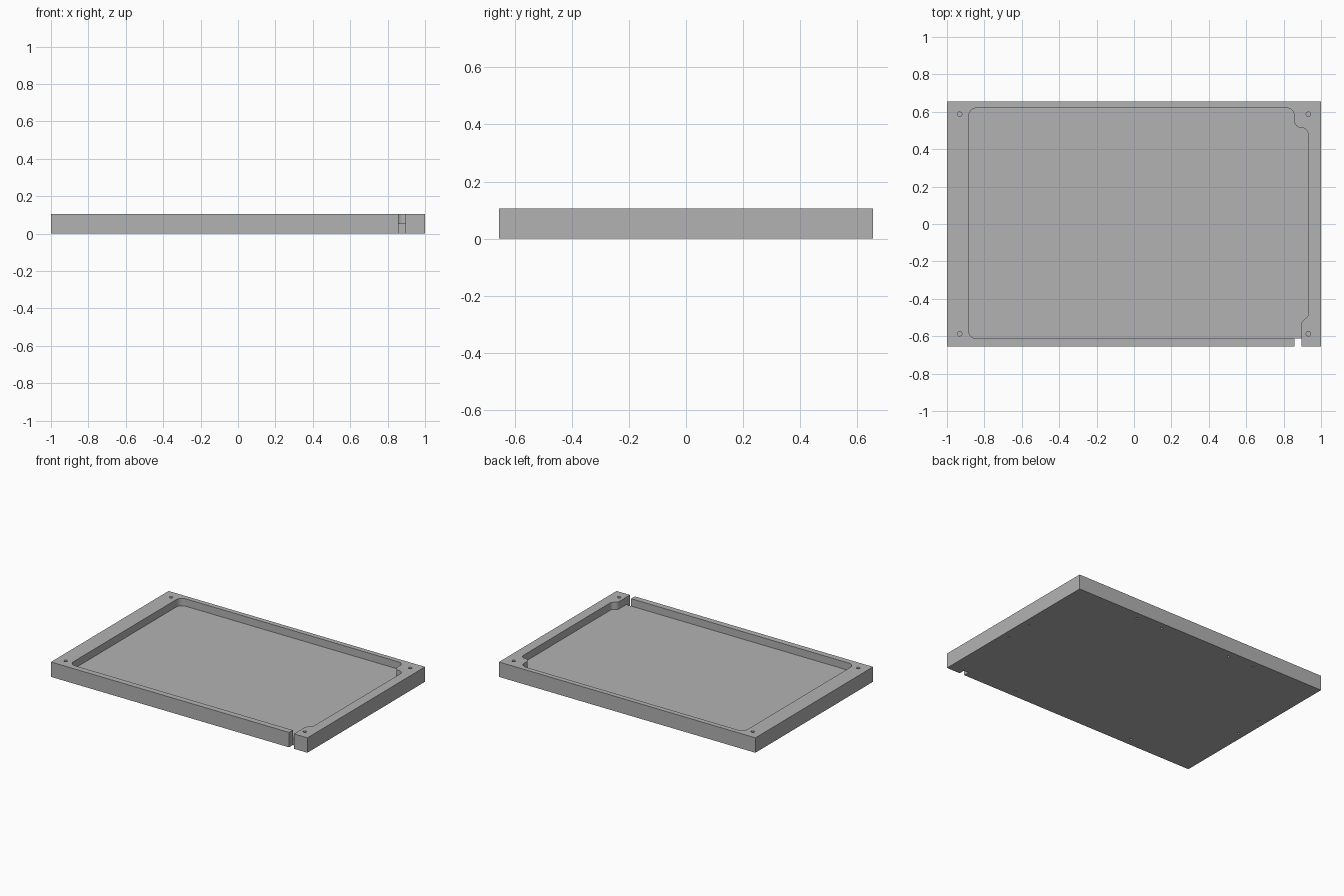
import bpy, bmesh, math
from mathutils import Vector

if "Cube" in bpy.data.objects:
    bpy.data.objects.remove(bpy.data.objects["Cube"], do_unlink=True)

W, D, H = 1.0, 0.655, 0.105      # half width, half depth, height
FLOOR = 0.053
SLOT_L, SLOT_R, SLOT_Y = 0.857, 0.895, -0.613

grey = bpy.data.materials.new("machined grey")
grey.use_nodes = True
grey.diffuse_color = (0.448, 0.448, 0.448, 1)
grey.node_tree.nodes["Principled BSDF"].inputs["Base Color"].default_value = grey.diffuse_color


def fillet(corners, steps=8):
    """Round each (x, y, radius) corner of a closed outline with an arc."""
    out = []
    for i, (x, y, r) in enumerate(corners):
        p = Vector((x, y))
        if r == 0:
            out.append(p)
            continue
        a = (Vector(corners[i - 1][:2]) - p).normalized()
        b = (Vector(corners[(i + 1) % len(corners)][:2]) - p).normalized()
        half = a.angle(b) / 2
        centre = p + (a + b).normalized() * (r / math.sin(half))
        start = p + a * (r / math.tan(half)) - centre
        end = p + b * (r / math.tan(half)) - centre
        sweep = start.angle_signed(end)
        for k in range(steps + 1):
            t = -sweep * k / steps
            out.append(centre + Vector((start.x * math.cos(t) - start.y * math.sin(t),
                                        start.x * math.sin(t) + start.y * math.cos(t))))
    return out


def add_prism(bm, outline, z0, z1):
    face = bm.faces.new([bm.verts.new((p[0], p[1], z0)) for p in outline])
    top = bmesh.ops.extrude_face_region(bm, geom=[face])["geom"]
    verts = [g for g in top if isinstance(g, bmesh.types.BMVert)]
    bmesh.ops.translate(bm, vec=(0, 0, z1 - z0), verts=verts)


def add_hole(bm, x, y, r, z0, z1, sides=20):
    turn = math.tau / sides
    add_prism(bm, [(x + r * math.cos(i * turn), y + r * math.sin(i * turn))
                   for i in range(sides)], z0, z1)


def make_object(name, bm):
    bmesh.ops.recalc_face_normals(bm, faces=bm.faces[:])
    mesh = bpy.data.meshes.new(name)
    bm.to_mesh(mesh)
    bm.free()
    mesh.materials.append(grey)
    obj = bpy.data.objects.new(name, mesh)
    bpy.context.collection.objects.link(obj)
    return obj


# Block with the cable slot in its front edge
bm = bmesh.new()
add_prism(bm, [(-W, -D), (SLOT_L, -D), (SLOT_L, SLOT_Y), (SLOT_R, SLOT_Y),
               (SLOT_R, -D), (W, -D), (W, D), (-W, D)], 0, H)
tray = make_object("tray", bm)

# Rounded pocket, stepped around the right-hand screw holes and open to the slot
pocket = fillet([
    (-0.885, SLOT_Y, 0.045), (SLOT_L, SLOT_Y, 0), (SLOT_L, -0.635, 0), (SLOT_R, -0.635, 0),
    (SLOT_R, -0.522, 0.035), (0.93, -0.495, 0.02),
    (0.93, 0.515, 0.035), (0.857, 0.515, 0.035),
    (0.857, 0.62, 0.04), (-0.885, 0.62, 0.045)])
bm = bmesh.new()
add_prism(bm, pocket, FLOOR, H + 0.1)
pocket_cutter = make_object("pocket_cutter", bm)

# Blind screw holes: four in the top corners, the rest in the underside
bm = bmesh.new()
for sx in (-1, 1):
    for sy in (-1, 1):
        add_hole(bm, sx * 0.932, sy * 0.587, 0.012, 0.025, H + 0.05)
        add_hole(bm, sx * 0.48, sy * 0.602, 0.008, -0.05, 0.03)
        add_hole(bm, sx * 0.95, sy * 0.1, 0.008, -0.05, 0.03)
    add_hole(bm, sx * 0.277, 0.602, 0.008, -0.05, 0.03)
hole_cutter = make_object("hole_cutter", bm)

# Apply the cuts, then remove the cutters
bpy.context.view_layer.objects.active = tray
for cutter in (pocket_cutter, hole_cutter):
    mod = tray.modifiers.new(cutter.name, "BOOLEAN")
    mod.operation, mod.solver, mod.object = "DIFFERENCE", "EXACT", cutter
    bpy.ops.object.modifier_apply(modifier=mod.name)
    bpy.data.objects.remove(cutter, do_unlink=True)

bpy.ops.object.select_all(action="DESELECT")
tray.select_set(True)
bpy.ops.object.shade_smooth_by_angle(angle=math.radians(30))
